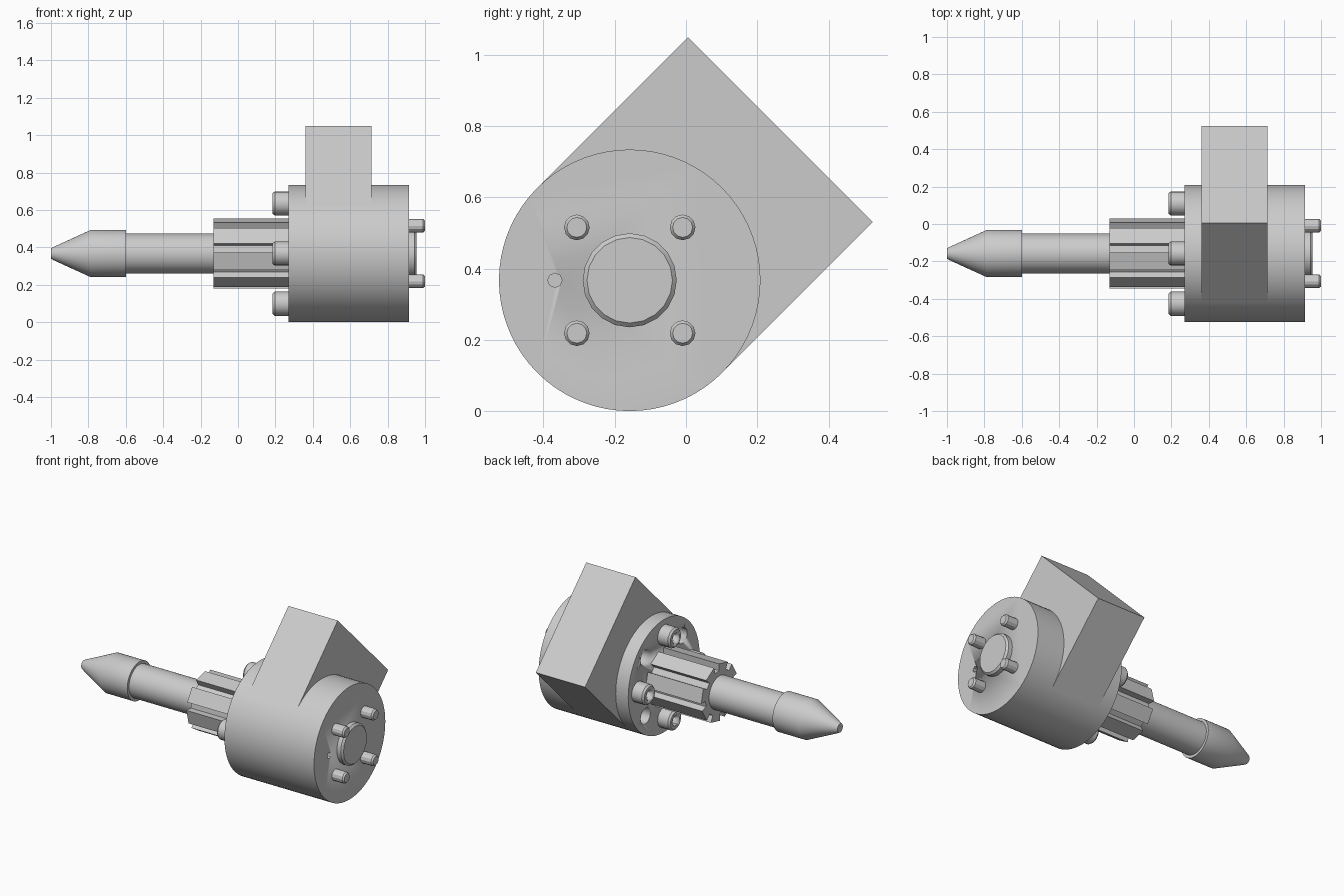
import bpy, bmesh, math
from mathutils import Matrix

if "Cube" in bpy.data.objects:
    bpy.data.objects.remove(bpy.data.objects["Cube"])

CY, CZ = -0.158, 0.367      # main axis, running along x
TAU = 2 * math.pi


def make_object(name, bm, smooth=True):
    bmesh.ops.recalc_face_normals(bm, faces=bm.faces)
    mesh = bpy.data.meshes.new(name)
    bm.to_mesh(mesh)
    bm.free()
    ob = bpy.data.objects.new(name, mesh)
    bpy.context.collection.objects.link(ob)
    bpy.ops.object.select_all(action='DESELECT')
    ob.select_set(True)
    bpy.context.view_layer.objects.active = ob
    if smooth:
        bpy.ops.object.shade_smooth_by_angle(angle=math.radians(25))
    return ob


def lathe(name, profile, segs=48, dy=0.0, dz=0.0):
    """Closed solid turned about x from (x, radius) points, offset from the main axis."""
    bm = bmesh.new()
    y0, z0 = CY + dy, CZ + dz
    rings = [[bm.verts.new((x, y0 + r * math.cos(TAU * i / segs),
                            z0 + r * math.sin(TAU * i / segs))) for i in range(segs)]
             for x, r in profile]
    for a, b in zip(rings, rings[1:]):
        for i in range(segs):
            j = (i + 1) % segs
            bm.faces.new((a[i], a[j], b[j], b[i]))
    bm.faces.new(rings[0])
    bm.faces.new(rings[-1])
    return make_object(name, bm)


def cut(target, cutter):
    cutter.hide_render = True
    mod = target.modifiers.new("cut", 'BOOLEAN')
    mod.operation, mod.solver, mod.object = 'DIFFERENCE', 'EXACT', cutter
    bpy.context.view_layer.objects.active = target
    bpy.ops.object.modifier_apply(modifier=mod.name)
    bpy.data.objects.remove(cutter)


def polar(radius, start):
    return [(radius * math.cos(start + k * TAU / 4), radius * math.sin(start + k * TAU / 4))
            for k in range(4)]


# Round housing with four blind holes in front and a small one behind
housing = lathe("housing", [(0.27, 0.367), (0.915, 0.367)], 72)
for y, z in polar(0.268, TAU / 8):
    cut(housing, lathe("hole_cutter", [(0.2, 0.05), (0.40, 0.05)], 16, y, z))
cut(housing, lathe("pin_cutter", [(0.85, 0.02), (0.95, 0.02)], 8, -0.21, 0))

# Square side block, tangent to the housing and tilted 45 degrees
bm = bmesh.new()
bmesh.ops.create_cube(bm, size=1)
bm.transform(Matrix.Translation((0.5375, CY, CZ)) @ Matrix.Rotation(-TAU / 8, 4, 'X')
             @ Matrix.Translation((0, 0, 0.299))
             @ Matrix.Diagonal((0.355, 0.734, 0.598, 1)))
make_object("side_block", bm, False)

# Splined sleeve: eight radial teeth
bm = bmesh.new()
outline = []
for k in range(8):
    base = math.radians(45 * k - 28)
    for r, a in ((0.143, 0), (0.187, 0), (0.187, 29.5), (0.143, 29.5)):
        t = base + math.radians(a)
        outline.append((-r * math.cos(t), r * math.sin(t)))
face = bm.faces.new([bm.verts.new((-0.13, CY + y, CZ + z)) for y, z in outline])
ext = bmesh.ops.extrude_face_region(bm, geom=[face], use_keep_orig=True)
bmesh.ops.translate(bm, vec=(0.405, 0, 0),
                    verts=[v for v in ext['geom'] if isinstance(v, bmesh.types.BMVert)])
make_object("splined_sleeve", bm, False)

# Shaft and pointed nose
lathe("shaft", [(-0.62, 0.107), (-0.12, 0.107)])
lathe("pointed_nose", [(-1.0, 0.028), (-0.985, 0.036), (-0.79, 0.125), (-0.60, 0.125)])

# Socket-head bolts around the sleeve
for n, (y, z) in enumerate(polar(0.268, 0)):
    head = lathe(f"front_bolt_{n + 1}",
                 [(0.185, 0.055), (0.197, 0.065), (0.275, 0.065)], 16, y, z)
    cut(head, lathe("socket_cutter", [(0.15, 0.036), (0.235, 0.036)], 6, y, z))

# Rear cap and protruding bolt ends
lathe("rear_cap", [(0.91, 0.132), (0.943, 0.132), (0.955, 0.12)], 20)
for n, (y, z) in enumerate(polar(0.21, TAU / 8)):
    lathe(f"rear_bolt_{n + 1}", [(0.91, 0.036), (0.99, 0.036), (1.0, 0.028)], 12, y, z)
